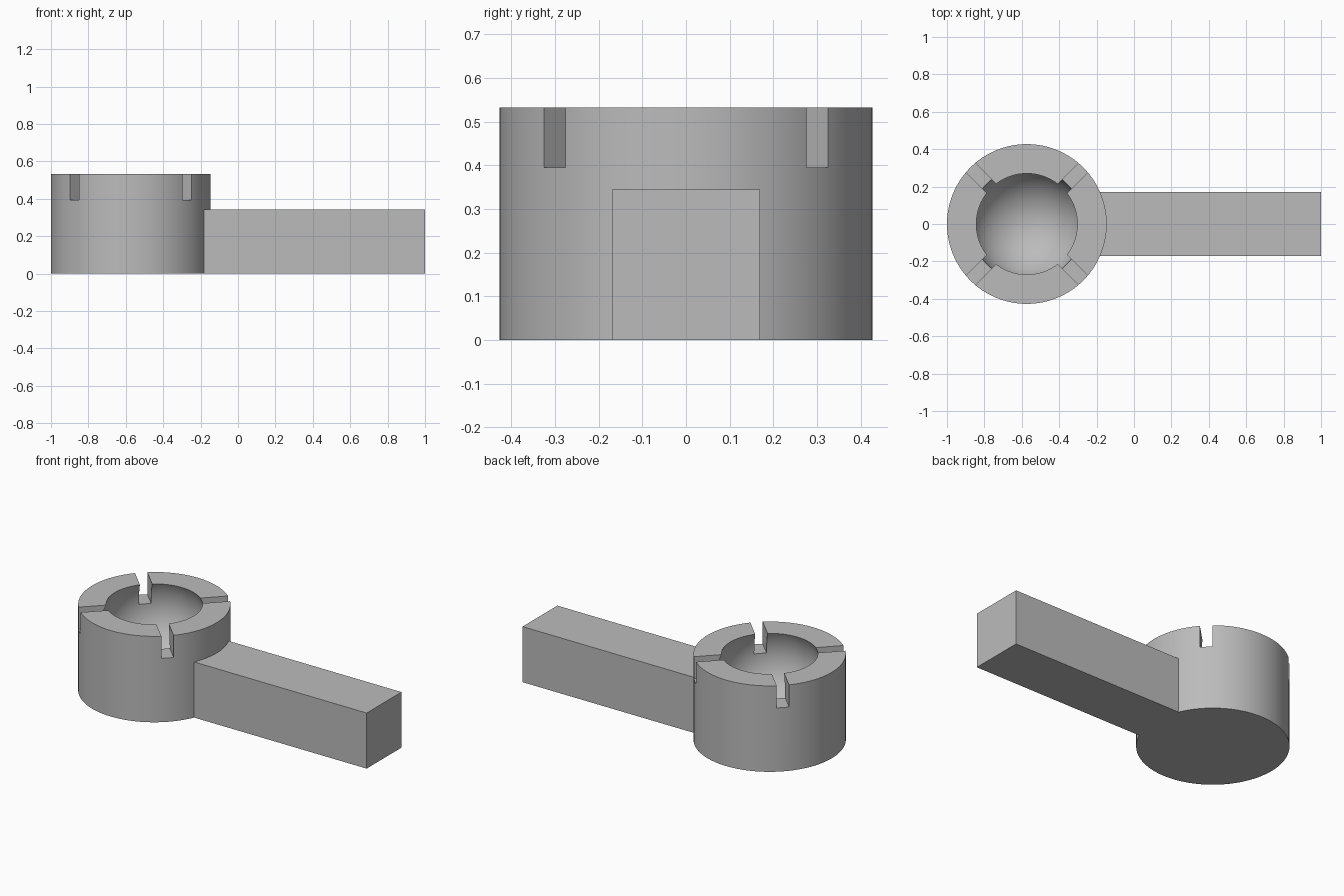
import bpy
import math

if "Cube" in bpy.data.objects:
    bpy.data.objects.remove(bpy.data.objects["Cube"], do_unlink=True)

HEAD_X, HEAD_R, HEAD_H = -0.573, 0.427, 0.532
SOCKET_R, SOCKET_Z = 0.303, 0.395
SLOT_W = 0.07

grey = bpy.data.materials.new("plain grey")
grey.use_nodes = True
grey.diffuse_color = (0.5, 0.5, 0.5, 1)
grey.node_tree.nodes["Principled BSDF"].inputs["Base Color"].default_value = (0.5, 0.5, 0.5, 1)


def finish(name):
    obj = bpy.context.object
    obj.name = name
    obj.data.materials.append(grey)
    return obj


def box(name, center, size, turn=0):
    bpy.ops.mesh.primitive_cube_add(size=1, location=center, rotation=(0, 0, turn))
    bpy.context.object.scale = size
    bpy.ops.object.transform_apply(location=False, rotation=False, scale=True)
    return finish(name)


def combine(target, other, operation):
    mod = target.modifiers.new(other.name, 'BOOLEAN')
    mod.operation = operation
    mod.solver = 'EXACT'
    mod.object = other
    bpy.context.view_layer.objects.active = target
    bpy.ops.object.modifier_apply(modifier=mod.name)
    bpy.data.objects.remove(other, do_unlink=True)


# Round head
bpy.ops.mesh.primitive_cylinder_add(vertices=128, radius=HEAD_R, depth=HEAD_H,
                                    location=(HEAD_X, 0, HEAD_H / 2))
head = finish("socket_head_with_arm")

# Straight arm, fused into the head
x0, x1, arm_w, arm_h = -0.22, 1.0, 0.34, 0.344
arm = box("arm", ((x0 + x1) / 2, 0, arm_h / 2), (x1 - x0, arm_w, arm_h))
combine(head, arm, 'UNION')

# Ball socket
bpy.ops.mesh.primitive_uv_sphere_add(segments=96, ring_count=48, radius=SOCKET_R,
                                     location=(HEAD_X, 0, SOCKET_Z))
combine(head, finish("socket_cutter"), 'DIFFERENCE')

# Crossed slots in the rim, floor level with the ball centre
for turn in (math.pi / 4, -math.pi / 4):
    slot = box("slot_cutter", (HEAD_X, 0, SOCKET_Z + 0.15), (1.0, SLOT_W, 0.3), turn)
    combine(head, slot, 'DIFFERENCE')

# Smooth curved walls, crisp edges
bpy.ops.object.select_all(action='DESELECT')
head.select_set(True)
bpy.context.view_layer.objects.active = head
bpy.ops.object.shade_smooth_by_angle(angle=math.radians(25))
